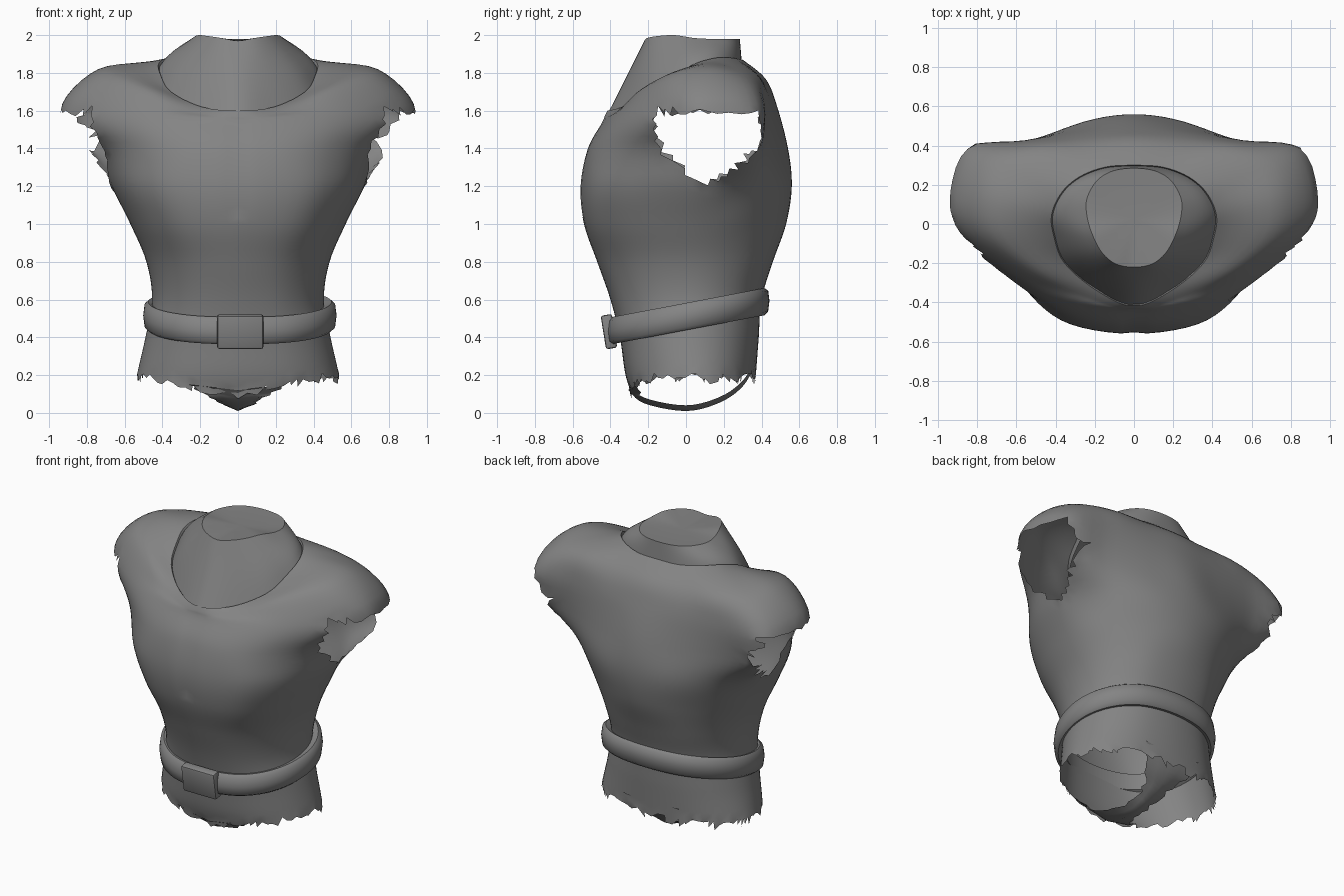
import bpy, bmesh, math, random
from mathutils import Vector as V, noise

if "Cube" in bpy.data.objects:
    bpy.data.objects.remove(bpy.data.objects["Cube"])

random.seed(4)
grey = bpy.data.materials.new("dark_grey")
grey.diffuse_color = (.23, .23, .23, 1)
grey.use_nodes = True
grey.node_tree.nodes["Principled BSDF"].inputs["Base Color"].default_value = grey.diffuse_color


def finish(name, bm, angle=40, recalc=True):
    if recalc:
        bmesh.ops.recalc_face_normals(bm, faces=bm.faces)
    me = bpy.data.meshes.new(name)
    bm.to_mesh(me)
    bm.free()
    me.materials.append(grey)
    ob = bpy.data.objects.new(name, me)
    bpy.context.collection.objects.link(ob)
    bpy.ops.object.select_all(action='DESELECT')
    ob.select_set(True)
    bpy.context.view_layer.objects.active = ob
    bpy.ops.object.shade_smooth_by_angle(angle=math.radians(angle))
    return ob


def spline(pts, n, closed):
    # points on a Catmull-Rom curve, n per span
    out, m = [], len(pts)
    get = (lambda i: pts[i % m]) if closed else (lambda i: pts[max(0, min(m - 1, i))])
    for i in range(m if closed else m - 1):
        a, b, c, d = (get(i + k) for k in (-1, 0, 1, 2))
        for k in range(n):
            t = k / n
            out.append(0.5 * (2 * b + (c - a) * t + (2 * a - 5 * b + 4 * c - d) * t ** 2
                              + (3 * b - a - 3 * c + d) * t ** 3))
    if not closed:
        out.append(pts[-1].copy())
    return out


def ring(half):
    # mirror a half section (front to back) into a full smooth ring
    h = [V(p) for p in half]
    return spline(h + [V((-p.x, p.y, p.z)) for p in h[-2:0:-1]], 5, True)


def oval(z, w, front, back, mid):
    pts = []
    for i in range(9):
        t = math.radians(-90 + 22.5 * i)
        s = math.sin(t)
        power = .85 if z < .9 else .75 if s < 0 else 1.03
        x = w * math.cos(t) ** power if 0 < i < 8 else 0
        pts.append((x, mid + s * (back - mid if s > 0 else mid - front), z))
    return pts


def skin(bm, rings, wrap=False):
    vs = [[bm.verts.new(p) for p in r] for r in rings]
    n = len(vs[0])
    for a, b in zip(vs, vs[1:] + vs[:1] if wrap else vs[1:]):
        for i in range(n):
            j = (i + 1) % n
            bm.faces.new((a[i], a[j], b[j], b[i]))
    return vs


# torso sections: z, half width, front y, back y, y of widest point
lower = [(.05, .56, -.27, .36, .05), (.2, .535, -.32, .37, .05), (.4, .49, -.35, .385, .03),
         (.6, .455, -.40, .40, .03), (.8, .485, -.47, .46, .03), (1.0, .57, -.54, .53, .04),
         (1.2, .67, -.56, .56, .08)]
armpit = [(0, -.52, 1.4), (.28, -.49, 1.4), (.5, -.38, 1.4), (.68, -.18, 1.4), (.76, .12, 1.4),
          (.79, .35, 1.4), (.56, .42, 1.4), (.28, .495, 1.4), (0, .54, 1.4)]
sleeve = [(0, -.45, 1.53), (.35, -.39, 1.56), (.62, -.27, 1.58), (.86, -.08, 1.59), (.94, .12, 1.6),
          (.85, .38, 1.6), (.55, .425, 1.62), (.25, .46, 1.63), (0, .48, 1.63)]
shoulder = [(0, -.435, 1.57), (.27, -.36, 1.6), (.5, -.24, 1.71), (.7, -.07, 1.79), (.74, .12, 1.82),
            (.69, .3, 1.79), (.5, .38, 1.78), (.25, .4, 1.77), (0, .42, 1.77)]
collar = [(0, -.42, 1.6), (.19, -.34, 1.62), (.355, -.2, 1.7), (.41, -.06, 1.79), (.42, .05, 1.85),
          (.37, .16, 1.88), (.28, .24, 1.88), (.15, .29, 1.87), (0, .3, 1.87)]
rows = [ring(oval(*r)) for r in lower] + [ring(r) for r in (armpit, sleeve, shoulder, collar)]
grid = [list(r) for r in zip(*[spline(list(c), 6, False) for c in zip(*rows)])]
lip = [V((p.x * .97, p.y * .97, p.z - .03)) for p in grid[-1]]

bm = bmesh.new()
skin(bm, grid + [lip])
# faint chest crease
for v in bm.verts:
    if abs(v.co.x) < .01 and v.co.y < 0 and 1.05 < v.co.z < 1.62:
        v.co.y += .008
bmesh.ops.triangulate(bm, faces=bm.faces)


def torn(f):
    c = f.calc_center_median()
    r = .025 * noise.noise(c * 11)
    rim = .19 if c.y > 0 else .09 + .1 * min(1, abs(c.x) / .45)
    if c.z < rim + r:
        return True
    h = (c.z - 1.21 + r) / .25
    return abs(c.x) > .5 and h > 0 and c.z < 1.6 + r and abs(c.y - .115) < .28 * min(1, h ** .6) + r


# ragged arm and leg openings
bmesh.ops.delete(bm, geom=[f for f in bm.faces if torn(f)], context='FACES')
loose = [f for f in bm.faces if sum(e.is_boundary for e in f.edges) > 2]
bmesh.ops.delete(bm, geom=loose, context='FACES')
for v in bm.verts:
    if v.is_boundary and v.co.z < 1.65:
        v.co.z += random.uniform(-.02, .01)
        v.co.y += random.uniform(-.006, .006)
finish("torso", bm, 50)

# strip between the two leg openings
bm = bmesh.new()
path = spline([V(p) for p in [(.26, -.305, .12), (.14, -.22, .05), (.07, 0, .01), (.08, .18, .055),
                              (.15, .3, .14), (.2, .365, .25)]], 5, False)
prev = None
for p in path:
    cur = [bm.verts.new((s * (p.x + random.uniform(-.015, .015) * abs(s)), p.y + .03 * s * s * (p.y < -.25),
                         max(0, p.z + .03 * abs(s)))) for s in (-1, -.5, 0, .5, 1)]
    if prev:
        for i in range(4):
            bm.faces.new((prev[i], cur[i], cur[i + 1], prev[i + 1]))
    prev = cur
finish("crotch_strip", bm, 70, recalc=False)

# neck with a shallow dished top
neck_top = ring([(0, -.22, 1.97), (.09, -.205, 1.985), (.16, -.15, 1.995), (.21, -.06, 2.0), (.24, .04, 1.985),
                 (.24, .13, 1.98), (.19, .22, 1.98), (.11, .27, 1.98), (0, .285, 1.98)])
neck_low = [V((p.x * .985, p.y * .985, p.z - .015)) for p in ring(collar)]
neck_rings = []
for k in range(7):
    t = k / 6
    swell = 1 + .06 * math.sin(math.pi * t)
    neck_rings.append([V((q.x * swell, q.y, q.z)) for q in (a.lerp(b, t) for a, b in zip(neck_low, neck_top))])
bm = bmesh.new()
top = skin(bm, neck_rings)[-1]
tip = bm.verts.new((0, .03, 1.97))
for i in range(len(top)):
    bm.faces.new((top[i], top[(i + 1) % len(top)], tip))
finish("neck", bm, 28)

# belt, tilted up toward the back
profile = [(-.03, -.055), (.01, -.072), (.03, -.055), (.037, 0), (.03, .055), (.01, .072), (-.03, .055)]
bm = bmesh.new()
skin(bm, [[V((p.x + .01, p.y, .51 + .19 * p.y + dz)) for p in ring(oval(0, .475 + d, -.385 - d, .405 + d, .03))]
          for d, dz in profile], wrap=True)
finish("belt", bm, 50)

# buckle
bm = bmesh.new()
bmesh.ops.create_cube(bm, size=1)
bmesh.ops.scale(bm, vec=(.245, .06, .18), verts=bm.verts)
bmesh.ops.bevel(bm, geom=bm.edges[:], offset=.012, segments=2, affect='EDGES', profile=.5)
buckle = finish("buckle", bm)
buckle.location = (.012, -.408, .43)
buckle.rotation_euler.x = .16
